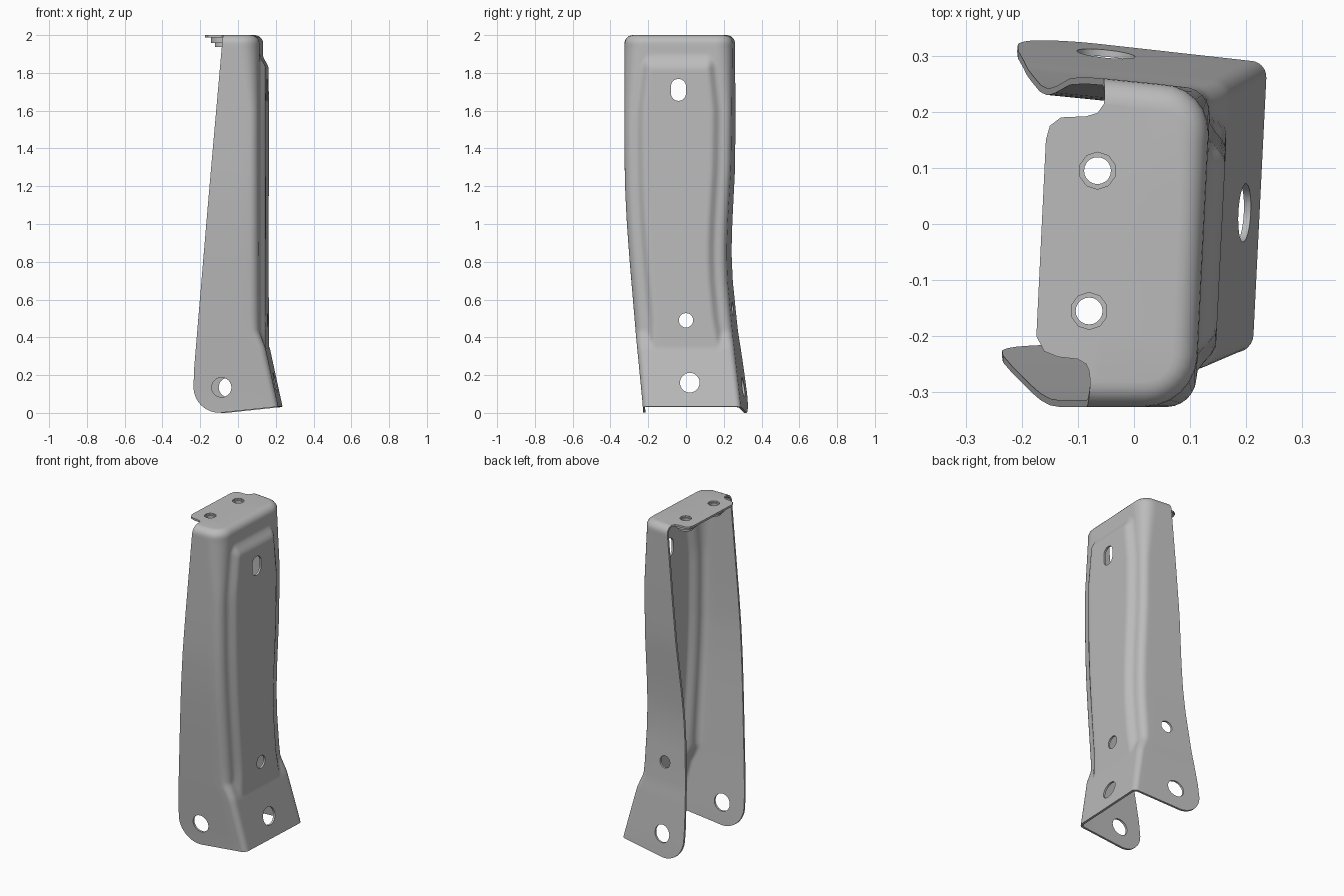
import bpy, bmesh, math
from mathutils import Vector, Matrix

if "Cube" in bpy.data.objects:
    bpy.data.objects.remove(bpy.data.objects["Cube"])

SHEAR = 0.05          # the whole section is skewed slightly in plan
THICK = 0.012

steel = bpy.data.materials.new("grey_steel")
steel.diffuse_color = (0.5, 0.5, 0.5, 1)
steel.use_nodes = True
steel.node_tree.nodes["Principled BSDF"].inputs["Base Color"].default_value = steel.diffuse_color


def lerp_table(t, z):
    if z <= t[0][0]:
        return t[0][1]
    for (a, p), (b, q) in zip(t, t[1:]):
        if z <= b:
            return p + (q - p) * (z - a) / (b - a)
    return t[-1][1]


def smooth(a, b, v):
    t = max(0.0, min(1.0, (v - a) / (b - a)))
    return t * t * (3 - 2 * t)


# Height tables: web plane, back and front flange planes, corner radius
WEB = [(-0.02, 0.234), (0.34, 0.158), (0.43, 0.125), (2, 0.125)]
BACK = [(0, 0.295), (0.4, 0.25), (0.7, 0.222), (0.85, 0.217), (1.0, 0.222), (1.3, 0.24), (2, 0.25)]
FRONT = [(0, -0.225), (0.4, -0.264), (0.8, -0.298), (1.0, -0.313), (1.2, -0.323), (1.4, -0.326), (2, -0.326)]
RADIUS = [(0, 0.03), (0.35, 0.035), (0.5, 0.05), (1.6, 0.05), (1.93, 0.09)]
FILLET = 0.045
NF, NA, NW = 6, 6, 32


def section(z, d):
    """U-shaped row of points, from back flange tip round to front flange tip."""
    rc = lerp_table(RADIUS, z) - d
    xw = lerp_table(WEB, z) - d
    yb = lerp_table(BACK, z) - d
    yf = lerp_table(FRONT, z) + d
    tip = -0.064 - 0.0883 * (2 - max(z, 0.2))
    xc = xw - rc
    pts = []
    for i in range(NF):
        x = tip + (xc - tip) * i / NF
        pts.append((x, yb + 0.1 * (xc - x)))
    for i in range(NA):
        a = math.pi / 2 * (1 - i / NA)
        pts.append((xc + rc * math.cos(a), yb - rc + rc * math.sin(a)))
    y0, y1 = yb - rc, yf + rc
    for i in range(NW + 1):
        y = y0 + (y1 - y0) * i / NW
        # raised panel with rounded upper corners
        side = 1 - smooth(0.008, 0.06, min(y0 - y, y - y1))
        top = smooth(1.82, 1.9, z)
        lift = 0.032 * max(0.0, 1 - math.hypot(side, top)) if d == 0 else 0
        x = max(xw, 0.125 + lift) if z < 0.43 else xw + lift
        pts.append((x, y))
    for i in range(1, NA + 1):
        a = -math.pi / 2 * i / NA
        pts.append((xc + rc * math.cos(a), yf + rc + rc * math.sin(a)))
    for i in range(1, NF + 1):
        pts.append((xc + (tip - xc) * i / NF, yf))
    return pts


# Rows: foot, flare, long shank, top of panel, rolled top edge
rows = [(-0.02 + 0.08 * i, 0) for i in range(4)]
rows += [(0.3 + 0.015 * i, 0) for i in range(11)]
rows += [(0.5 + 0.065 * i, 0) for i in range(20)]
rows += [(1.79 + 0.015 * i, 0) for i in range(11)]
for i in range(7):
    a = math.pi / 2 * i / 6
    rows.append((2 - FILLET + FILLET * math.sin(a), FILLET * (1 - math.cos(a))))

bm = bmesh.new()
grid = [[bm.verts.new((x, y, z)) for x, y in section(z, d)] for z, d in rows]
for lo, hi in zip(grid, grid[1:]):
    for j in range(len(lo) - 1):
        bm.faces.new((lo[j + 1], lo[j], hi[j], hi[j + 1]))

# Top plate with the overhanging tab between two relief notches
tab = [(-0.08, -0.262), (-0.085, -0.25), (-0.1, -0.241), (-0.135, -0.237), (-0.16, -0.227),
       (-0.174, -0.2), (-0.157, 0.15), (-0.15, 0.175), (-0.13, 0.19), (-0.085, 0.192),
       (-0.065, 0.198), (-0.053, 0.215)]
cap = grid[-1] + [bm.verts.new((x - SHEAR * y, y, 2)) for x, y in tab]
bm.faces.new(cap[::-1])

# Trim the lower end: sloping edge and rounded flange tips
cx, cz, R = -0.088, 0.136, 0.135
for k in range(13):
    a = math.radians(180 + 96 * k / 12)
    n = Vector((math.cos(a), 0, math.sin(a)))
    bmesh.ops.bisect_plane(bm, geom=bm.verts[:] + bm.edges[:] + bm.faces[:], dist=1e-5,
                           plane_co=Vector((cx, 0, cz)) + n * R, plane_no=n, clear_outer=True)
shear = Matrix.Identity(4)
shear[0][1] = SHEAR
bm.transform(shear)
bmesh.ops.recalc_face_normals(bm, faces=bm.faces[:])
top = max(bm.faces, key=lambda f: f.calc_center_median().z)
if top.normal.z < 0:
    bmesh.ops.reverse_faces(bm, faces=bm.faces[:])


def finish(name, bm):
    me = bpy.data.meshes.new(name)
    bm.to_mesh(me)
    bm.free()
    ob = bpy.data.objects.new(name, me)
    bpy.context.collection.objects.link(ob)
    me.materials.append(steel)
    return ob


bracket = finish("bracket", bm)
sol = bracket.modifiers.new("thickness", 'SOLIDIFY')
sol.thickness = THICK
sol.offset = -1


def prism(name, loc, axis, r, depth, sides=32, stretch=0.0):
    """Round or slotted cutter along an axis."""
    b = bmesh.new()
    bmesh.ops.create_cone(b, cap_ends=True, segments=sides, radius1=r, radius2=r, depth=depth)
    if axis == 'X':
        b.transform(Matrix.Rotation(math.pi / 2, 4, 'Y'))
    elif axis == 'Y':
        b.transform(Matrix.Rotation(math.pi / 2, 4, 'X'))
    for v in b.verts:
        if stretch:
            v.co.z += math.copysign(stretch, v.co.z)
        v.co += Vector(loc)
    return finish(name, b)


NUTS = [(-0.065, 0.095), (-0.08, -0.155)]
cutters = [
    prism("web_slot_cutter", (0.15, -0.04, 1.71), 'X', 0.04, 0.2, stretch=0.018),
    prism("web_hole_cutter", (0.15, 0.0, 0.49), 'X', 0.038, 0.2),
    prism("foot_hole_cutter", (0.2, 0.02, 0.16), 'X', 0.052, 0.2),
    prism("front_flange_hole_cutter", (-0.087, -0.24, 0.135), 'Y', 0.052, 0.2),
    prism("back_flange_hole_cutter", (-0.05, 0.31, 0.135), 'Y', 0.052, 0.2),
    prism("back_small_hole_cutter", (-0.03, 0.25, 0.55), 'Y', 0.036, 0.2),
] + [prism("nut_hole_cutter", (x, y, 2), 'Z', 0.033, 0.1, sides=10) for x, y in NUTS]
for c in cutters:
    m = bracket.modifiers.new(c.name, 'BOOLEAN')
    m.operation = 'DIFFERENCE'
    m.solver = 'EXACT'
    m.object = c

# Bake the modifiers and remove the cutters
dg = bpy.context.evaluated_depsgraph_get()
baked = bpy.data.meshes.new_from_object(bracket.evaluated_get(dg))
bracket.modifiers.clear()
bracket.data = baked
for c in cutters:
    bpy.data.objects.remove(c)

# Stepped weld nuts under the top plate
profile = [(0.024, 1.99), (0.062, 1.99), (0.062, 1.957), (0.043, 1.957), (0.043, 1.937), (0.024, 1.937)]
parts = [bracket]
for x, y in NUTS:
    b = bmesh.new()
    n = 20
    rings = [[b.verts.new((x + r * math.cos(2 * math.pi * k / n), y + r * math.sin(2 * math.pi * k / n), z))
              for r, z in profile] for k in range(n)]
    for k in range(n):
        p, q = rings[k], rings[(k + 1) % n]
        for j in range(len(profile)):
            i = (j + 1) % len(profile)
            b.faces.new((p[j], p[i], q[i], q[j]))
    bmesh.ops.recalc_face_normals(b, faces=b.faces[:])
    parts.append(finish("weld_nut", b))

for ob in parts:
    bpy.ops.object.select_all(action='DESELECT')
    ob.select_set(True)
    bpy.context.view_layer.objects.active = ob
    bpy.ops.object.shade_smooth_by_angle(angle=math.radians(35))
